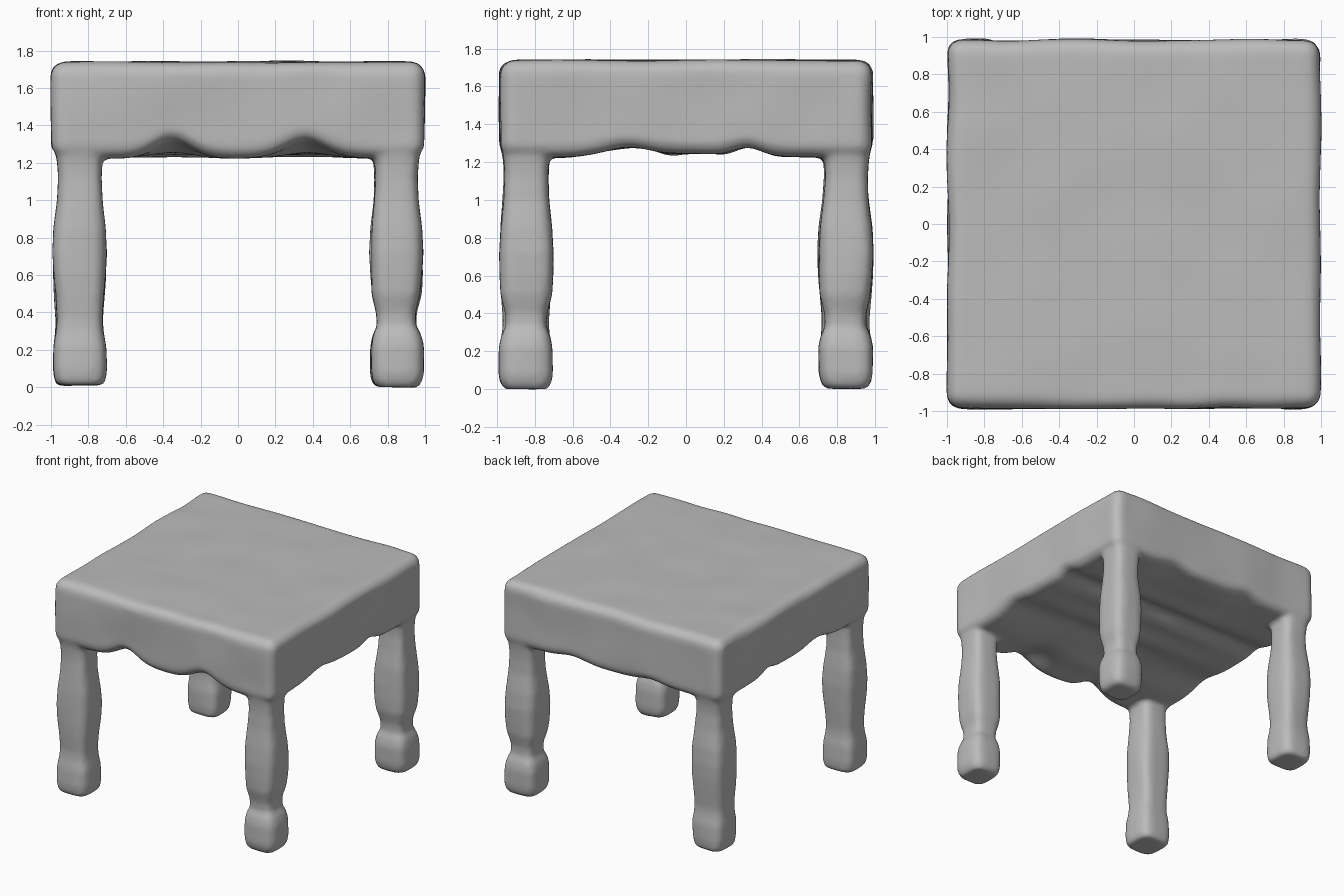
import bpy, bmesh, math
from mathutils import Vector, noise

if "Cube" in bpy.data.objects:
    bpy.data.objects.remove(bpy.data.objects["Cube"], do_unlink=True)

TOP, HALF_X, HALF_Y, ROUND = 1.74, 0.995, 0.985, 0.075


def bump(v, centre, width):
    """Smooth hump of height 1."""
    return math.exp(-((v - centre) / width) ** 2)


def underside(x, y):
    """Height of the wavy apron edge and the rippled underside."""
    z = 1.225 + 0.045 * bump(y, -0.32, 0.16) + 0.02 * bump(y, 0.05, 0.4)
    z += 0.04 * bump(y, 0.33, 0.1)
    scallops = bump(x, -0.35, 0.14) + bump(x, 0.36, 0.15)
    z += 0.095 * scallops * bump(y, -1.0, 0.35)
    z += 0.03 * scallops * bump(y, 1.0, 0.3)
    return z + 0.012 * math.sin(y * 22 + x) * (1 - abs(x)) * (1 - abs(y))


def add_top(bm):
    """Thick rounded slab with scalloped lower edge."""
    block = bmesh.ops.create_cube(bm, size=2)
    bmesh.ops.subdivide_edges(bm, edges=bm.edges[:], cuts=60, use_grid_fill=True)
    half = Vector((HALF_X, HALF_Y, 0.25))
    for v in bm.verts:
        p = Vector([v.co[i] * half[i] for i in range(3)])
        core = Vector([max(-half[i] + ROUND, min(half[i] - ROUND, p[i])) for i in range(3)])
        p = core + (p - core).normalized() * ROUND if (p - core).length > 0 else p
        low = underside(p.x, p.y)
        p.z = low + (p.z / 0.5 + 0.5) * (TOP - low)
        v.co = p


def add_leg(bm, cx, cy, sections, sides=28):
    """Turned leg: rounded-square rings joined up the height."""
    rings = []
    for z, r in sections:
        ring = []
        for i in range(sides):
            a = math.tau * i / sides
            c, s = math.cos(a), math.sin(a)
            k = r / (c ** 4 + s ** 4) ** 0.25
            ring.append(bm.verts.new((cx + k * c, cy + k * s, z)))
        rings.append(ring)
    for lower, upper in zip(rings, rings[1:]):
        for i in range(sides):
            j = (i + 1) % sides
            bm.faces.new((lower[i], lower[j], upper[j], upper[i]))
    bm.faces.new(rings[0][::-1])
    bm.faces.new(rings[-1])


# Leg outlines as (height, half width): deep ankle and shallow ankle
UPPER = [(0.5, 0.133), (0.6, 0.139), (0.72, 0.142), (0.85, 0.137),
         (1.0, 0.12), (1.12, 0.114), (1.2, 0.118), (1.27, 0.13), (1.4, 0.13)]
DEEP = [(0.0, 0.11), (0.03, 0.132), (0.08, 0.142), (0.22, 0.142), (0.28, 0.13),
        (0.33, 0.106), (0.4, 0.108)] + UPPER
SHALLOW = [(0.01, 0.115), (0.03, 0.135), (0.1, 0.142), (0.22, 0.138), (0.3, 0.125),
           (0.36, 0.122), (0.44, 0.128)] + UPPER

bm = bmesh.new()
add_top(bm)
for sx in (-1, 1):
    for sy in (-1, 1):
        add_leg(bm, sx * 0.847, sy * 0.845, DEEP if sx > 0 else SHALLOW)

# Gentle hand-formed unevenness
for v in bm.verts:
    n = noise.noise_vector(v.co * 3.0)
    v.co += Vector((n.x, n.y, n.z * 0.6)) * 0.012
bmesh.ops.recalc_face_normals(bm, faces=bm.faces[:])

mesh = bpy.data.meshes.new("stool")
bm.to_mesh(mesh)
bm.free()
stool = bpy.data.objects.new("stool", mesh)
bpy.context.collection.objects.link(stool)

# Fuse the parts and soften the joins
remesh = stool.modifiers.new("fuse", 'REMESH')
remesh.mode = 'VOXEL'
remesh.voxel_size = 0.018
remesh.use_smooth_shade = True
soften = stool.modifiers.new("soften", 'SMOOTH')
soften.factor = 0.5
soften.iterations = 6

grey = bpy.data.materials.new("plain grey")
grey.use_nodes = True
colour = (0.5, 0.5, 0.5, 1)
grey.diffuse_color = colour
grey.node_tree.nodes["Principled BSDF"].inputs["Base Color"].default_value = colour
mesh.materials.append(grey)
